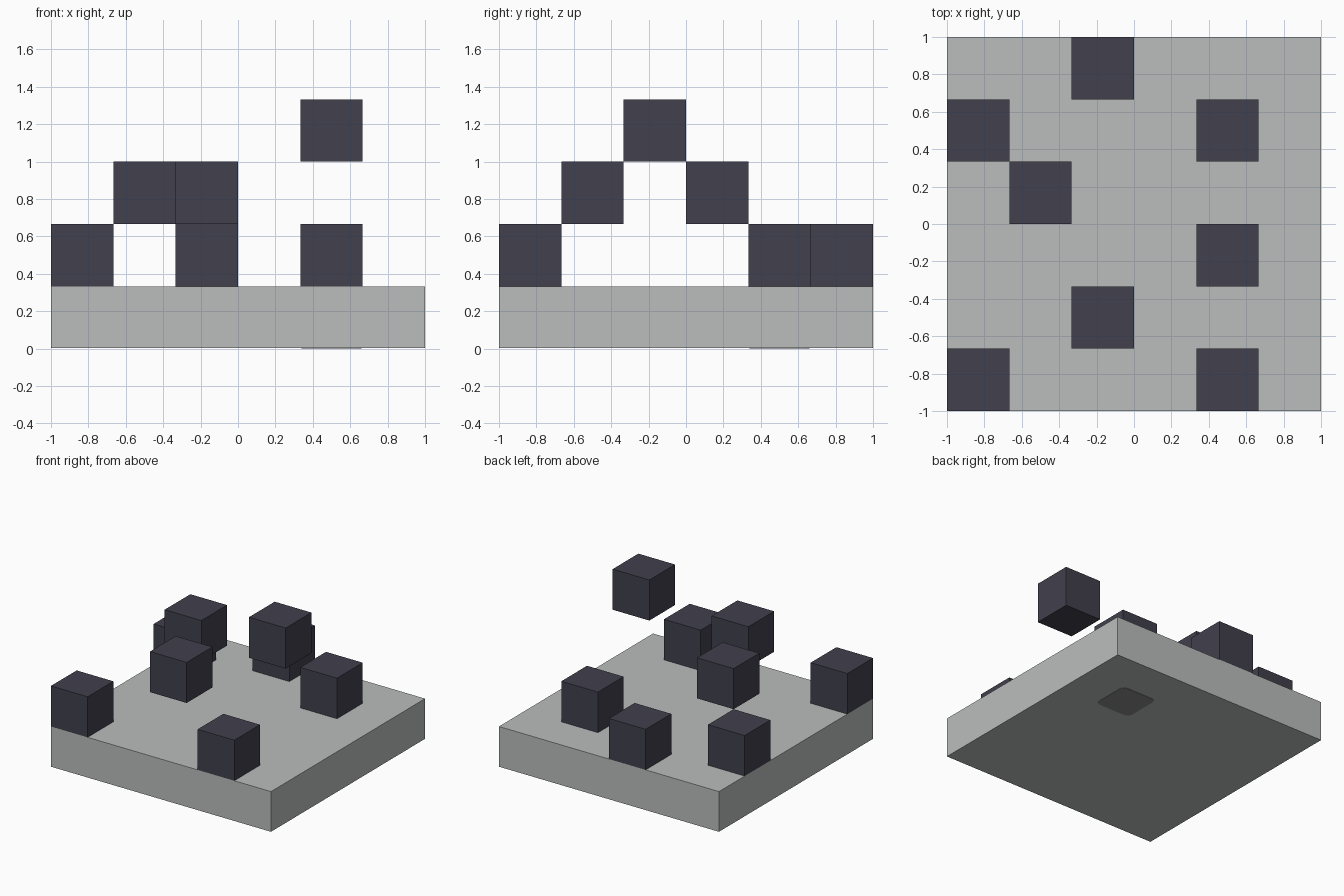
import bpy
import bmesh

CELL = 1 / 3
LIFT = 0.003

if "Cube" in bpy.data.objects:
    bpy.data.objects.remove(bpy.data.objects["Cube"], do_unlink=True)


def material(name, colour):
    mat = bpy.data.materials.new(name)
    mat.use_nodes = True
    mat.diffuse_color = colour
    mat.node_tree.nodes["Principled BSDF"].inputs["Base Color"].default_value = colour
    return mat


def box(name, centre, size, mat, corner=0):
    """Axis-aligned box, optionally with rounded vertical corners."""
    bm = bmesh.new()
    bmesh.ops.create_cube(bm, size=1)
    for v in bm.verts:
        v.co = [c * s for c, s in zip(v.co, size)]
    if corner:
        upright = [e for e in bm.edges
                   if abs(e.verts[0].co.z - e.verts[1].co.z) > size[2] / 2]
        bmesh.ops.bevel(bm, geom=upright, offset=corner, segments=3,
                        profile=0.5, affect='EDGES')
    mesh = bpy.data.meshes.new(name)
    bm.to_mesh(mesh)
    bm.free()
    mesh.materials.append(mat)
    obj = bpy.data.objects.new(name, mesh)
    obj.location = centre
    bpy.context.collection.objects.link(obj)
    return obj


def cell_centre(column, row, level):
    return ((column + 0.5) * CELL - 1, (row + 0.5) * CELL - 1, (level + 0.5) * CELL)


stone = material("light_grey", (0.497, 0.515, 0.509, 1))
dark = material("dark_slate", (0.053, 0.051, 0.074, 1))
shade = material("mid_grey", (0.255, 0.262, 0.26, 1))

# Base slab
box("base_slab", (0, 0, (CELL + LIFT) / 2), (2, 2, CELL - LIFT), stone)

# Rounded patch on the underside, below one of the blocks
x, y, _ = cell_centre(4, 4, 0)
box("underside_patch", (x, y, LIFT / 2), (0.32, 0.32, LIFT), shade, corner=0.04)

# Blocks on and above the slab, as column, row and level on the cell grid
blocks = [(0, 0, 1), (4, 0, 1), (2, 1, 2), (4, 2, 3),
          (1, 3, 2), (0, 4, 1), (4, 4, 1), (2, 5, 1)]
for number, cell in enumerate(blocks, 1):
    box(f"block_{number}", cell_centre(*cell), (CELL, CELL, CELL), dark)
